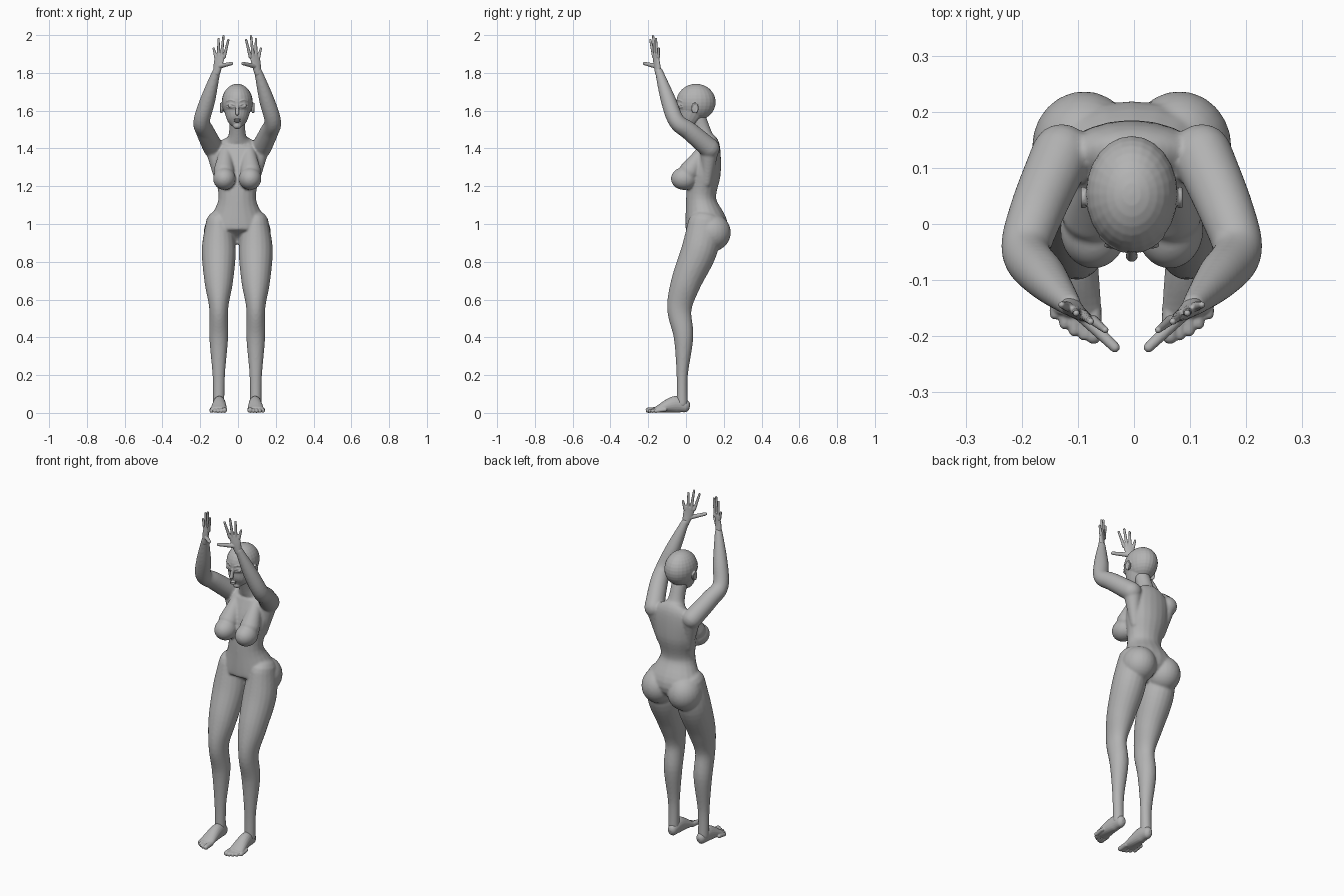
import bpy, bmesh, math
from mathutils import Vector, Matrix

cube = bpy.data.objects.get("Cube")
if cube:
    bpy.data.objects.remove(cube, do_unlink=True)

# One plain clay colour for the whole figure
grey = (0.45, 0.45, 0.45, 1)
clay = bpy.data.materials.new("clay_grey")
clay.use_nodes = True
clay.diffuse_color = grey
for node in clay.node_tree.nodes:
    if node.type == 'BSDF_PRINCIPLED':
        node.inputs["Base Color"].default_value = grey

SIDEWAYS = Vector((1, 0, 0))
FORWARD = Vector((0, -1, 0))


def smooth_path(rings, steps=6):
    """Blend a few key rings (x, y, z, half width, half depth) into a smooth series."""
    keys = [Vector((*ring, ring[-1])[:5]) for ring in rings]
    last = len(keys) - 1
    path = [keys[0]]
    for i in range(last):
        start, end = keys[i], keys[i + 1]
        leave = (end - keys[max(i - 1, 0)]) / 2
        arrive = (keys[min(i + 2, last)] - start) / 2
        for step in range(1, steps + 1):
            t = step / steps
            blend = start + (end - start) * (t * t * (3 - 2 * t))
            path.append(blend + leave * (t * (1 - t) ** 2) - arrive * (t * t * (1 - t)))
    return path


def round_end(end, inner):
    """Shrinking rings that close a tube with a dome."""
    centre = Vector(end[:3])
    outward = (centre - Vector(inner[:3])).normalized()
    width, depth = end[3], end[4]
    dome = []
    for k in range(1, 4):
        angle = math.pi * k / 8
        shrink = math.cos(angle)
        tip = centre + outward * min(width, depth) * math.sin(angle)
        dome.append(Vector((*tip, width * shrink, depth * shrink)))
    return dome


def tube(bm, rings, across=SIDEWAYS, pair=True, sides=20):
    """Smooth round-ended loft through elliptical rings, mirrored if paired."""
    path = smooth_path(rings)
    path = round_end(path[0], path[1])[::-1] + path + round_end(path[-1], path[-2])
    centres = [Vector(ring[:3]) for ring in path]
    for flip in ((1, -1) if pair else (1,)):
        loops = []
        for i, ring in enumerate(path):
            tangent = centres[min(i + 1, len(path) - 1)] - centres[max(i - 1, 0)]
            tangent.normalize()
            wide = (across - tangent * across.dot(tangent)).normalized()
            deep = tangent.cross(wide)
            loop = []
            for k in range(sides):
                angle = math.tau * k / sides
                p = centres[i] + wide * ring[3] * math.cos(angle) + deep * ring[4] * math.sin(angle)
                loop.append(bm.verts.new((p.x * flip, p.y, p.z)))
            loops.append(loop)
        for low, high in zip(loops, loops[1:]):
            for k in range(sides):
                n = (k + 1) % sides
                bm.faces.new((low[k], low[n], high[n], high[k]))
        bm.faces.new(loops[0][::-1])
        bm.faces.new(loops[-1])


def ball(bm, centre, radii, pair=True):
    """Ellipsoid, mirrored if paired."""
    x, y, z = centre
    for flip in ((1, -1) if pair else (1,)):
        matrix = Matrix.Translation((x * flip, y, z)) @ Matrix.Diagonal((*radii, 1))
        bmesh.ops.create_uvsphere(bm, u_segments=24, v_segments=16, radius=1, matrix=matrix)


def finish(name, bm, voxel, smoothing):
    """Fuse the overlapping volumes into one smooth skin."""
    bmesh.ops.recalc_face_normals(bm, faces=bm.faces)
    mesh = bpy.data.meshes.new(name)
    bm.to_mesh(mesh)
    bm.free()
    mesh.materials.append(clay)
    mesh.shade_smooth()
    part = bpy.data.objects.new(name, mesh)
    bpy.context.collection.objects.link(part)
    part.location.x = -0.004
    fuse = part.modifiers.new("fuse", 'REMESH')
    fuse.mode = 'VOXEL'
    fuse.voxel_size = voxel
    fuse.use_smooth_shade = True
    soften = part.modifiers.new("soften", 'SMOOTH')
    soften.factor = 0.5
    soften.iterations = smoothing


# Trunk and neck, from the crotch up: depth position, height, half width, half depth
body = bmesh.new()
trunk = [(.1, .91, .09, .02), (.11, .98, .165, .11), (.08, 1.13, .1, .08),
         (.1, 1.28, .125, .085), (.12, 1.41, .12, .06), (.1, 1.46, .05, .045),
         (.06, 1.57, .043, .043)]
tube(body, [(0, *ring) for ring in trunk], pair=False)

# Chest, the muscle under each arm, and the seat
tube(body, [(.06, .1, 1.4, .03), (.07, .02, 1.28, .056)])
ball(body, (.068, -.01, 1.24), (.06, .07, .06))
tube(body, [(.09, .11, 1.22, .025), (.12, .125, 1.4, .05)])
ball(body, (.085, .137, .955), (.093, .1, .1))

# Legs, from the hip down
leg = [(.1, 1, .07, .09), (.07, .86, .09, .095), (0, .69, .075, .08), (-.035, .55, .05, .065),
       (-.013, .4, .05, .052), (-.02, .2, .033, .03), (-.02, .05, .03, .03)]
tube(body, [(.098, *ring) for ring in leg])

# Raised arms: shoulder, elbow, wrist
tube(body, [(.125, .125, 1.4, .054), (.17, .02, 1.49, .049), (.188, -.05, 1.545, .044),
            (.155, -.095, 1.66, .04), (.11, -.144, 1.81, .021)])
finish("body", body, .006, 8)

# Skull and jaw
head = bmesh.new()
skull = Vector((0, .053, 1.645))
skull_size = Vector((.082, .104, .097))
ball(head, skull, skull_size, pair=False)
jaw = [(-.005, 1.52, .022, .018), (.012, 1.55, .053, .055), (.044, 1.63, .077, .09)]
tube(head, [(0, *ring) for ring in jaw], pair=False)


def face_point(x, z):
    """Point on the front of the skull."""
    across = (x - skull.x) / skull_size.x
    up = (z - skull.z) / skull_size.z
    return x, skull.y - skull_size.y * math.sqrt(1 - across ** 2 - up ** 2), z


# Nose and lips
tube(head, [(0, -.044, 1.64, .006), (0, -.057, 1.585, .011)], pair=False)
for height in (1.543, 1.553):
    ball(head, (0, -.043, height), (.02, .011, .005), pair=False)

# Eyes, with upper lid, lower lid and brow arching over them
eye_x, eye_z = .036, 1.625
ball(head, face_point(eye_x, eye_z), (.014, .006, .008))
for rise, arch in ((.005, .006), (-.005, -.004), (.026, .006)):
    arc = [face_point(eye_x + side * .02, eye_z + rise + arch * (1 - side * side))
           for side in (-1, 0, 1)]
    tube(head, [(*point, .003) for point in arc], across=FORWARD)

# Ears with a raised rim
ear = Vector((.082, .047, 1.613))
ball(head, ear, (.007, .017, .028))
rim = []
for k in range(-1, 5):
    angle = math.tau * k / 6
    rim.append((*(ear + Vector((.005, .016 * math.cos(angle), .026 * math.sin(angle)))), .004))
tube(head, rim)
finish("head", head, .003, 3)

# Palms, thumbs, and fingers fanned from the little finger inward
hands = bmesh.new()
palm_line = Vector((-.87, -.5, 0))
tube(hands, [(.109, -.146, 1.8, .019, .018), (.1, -.155, 1.85, .027, .013),
             (.09, -.16, 1.895, .029, .008)], across=palm_line)
tube(hands, [(.095, -.157, 1.835, .013), (.03, -.22, 1.85, .009)], across=palm_line)
for i, top in enumerate((1.93, 1.98, 1.995, 1.975)):
    knuckle = (.114 - .015 * i, -.147 - .008 * i, 1.885, .009)
    fingertip = (.125 - .026 * i, -.144 - .015 * i, top, .006)
    tube(hands, [knuckle, fingertip], across=palm_line)
finish("hands", hands, .0025, 2)

# Feet from heel to ball, and toes stepping back from the big one
feet = bmesh.new()
tube(feet, [(.094, -.005, .036, .027, .034), (.095, -.06, .045, .034, .044),
            (.098, -.15, .02, .044, .018)])
for i in range(5):
    x, y = .068 + .017 * i, -.2 + .0025 * i * i
    r = .0105 if i else .014
    tube(feet, [(x, y + .05, .018, r), (x, y, r, r)])
finish("feet", feet, .003, 2)
